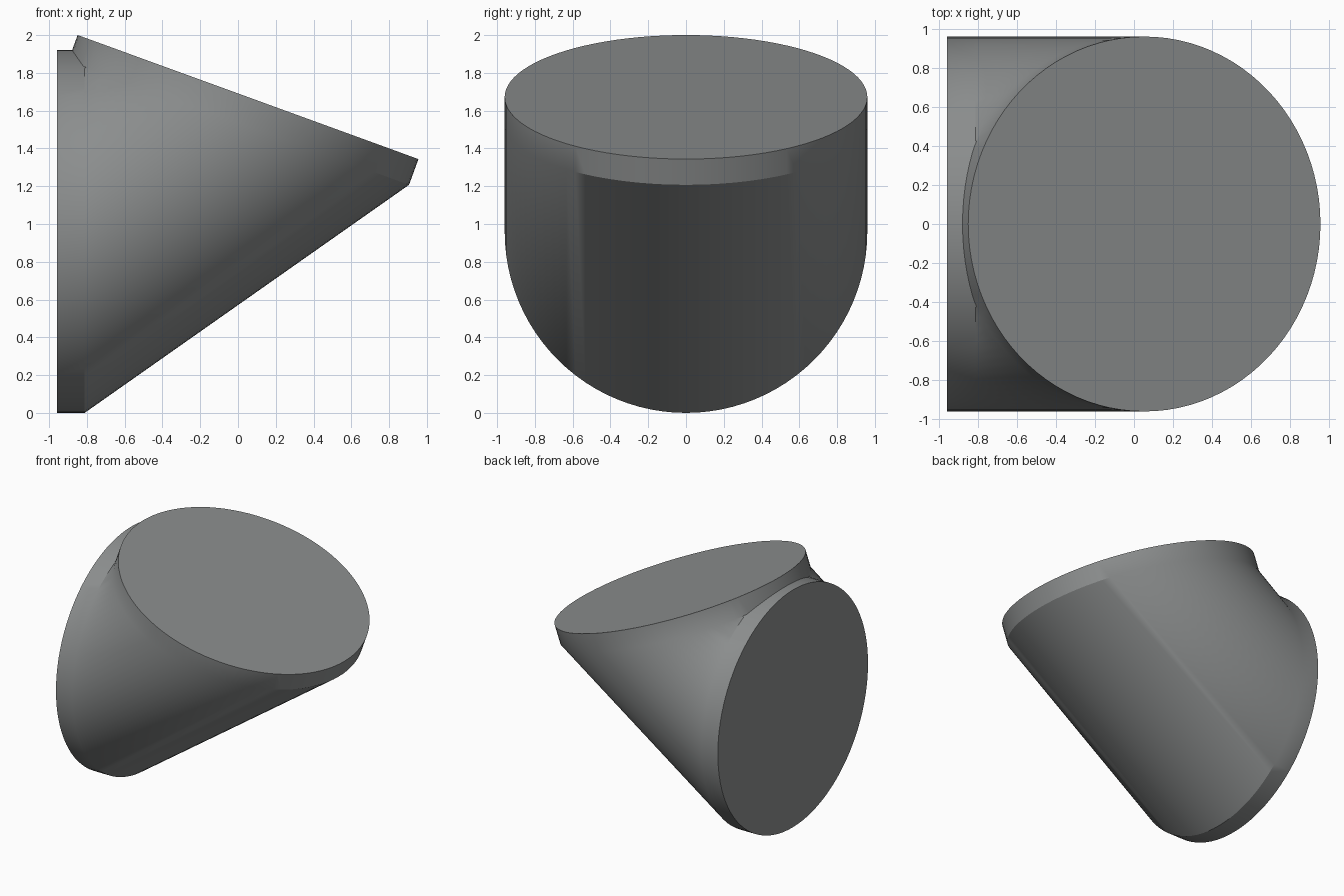
import bpy, bmesh, math
from mathutils import Vector

if "Cube" in bpy.data.objects:
    bpy.data.objects.remove(bpy.data.objects["Cube"])

SIDES, R, COLLAR = 96, 0.96, 0.145
TILT = math.radians(20)


def ring(bm, centre, up):
    """Circle spanned by the y axis and the in-plane direction 'up'."""
    verts = []
    for i in range(SIDES):
        a = 2 * math.pi * i / SIDES
        verts.append(bm.verts.new(centre + R * (math.cos(a) * up + math.sin(a) * Vector((0, 1, 0)))))
    return verts


bm = bmesh.new()

# Inlet (vertical disc) and outlet (tilted disc) frames
up_in = Vector((0, 0, 1))
up_out = Vector((-math.cos(TILT), 0, math.sin(TILT)))
normal_out = Vector((math.sin(TILT), 0, math.cos(TILT)))
inlet = Vector((-0.957, 0, 0.96))
outlet = Vector((0.053, 0, 1.672))

# Collar, bend and collar as one loft through four rings
rings = [
    ring(bm, inlet, up_in),
    ring(bm, inlet + Vector((COLLAR, 0, 0)), up_in),
    ring(bm, outlet - normal_out * COLLAR, up_out),
    ring(bm, outlet, up_out),
]
for a, b in zip(rings, rings[1:]):
    for i in range(SIDES):
        j = (i + 1) % SIDES
        bm.faces.new((a[i], b[i], b[j], a[j]))

# End caps
bm.faces.new(rings[0])
bm.faces.new(rings[3][::-1])
bmesh.ops.recalc_face_normals(bm, faces=bm.faces)
if bm.calc_volume(signed=True) < 0:
    bmesh.ops.reverse_faces(bm, faces=bm.faces)

mesh = bpy.data.meshes.new("pipe_elbow")
bm.to_mesh(mesh)
bm.free()
obj = bpy.data.objects.new("pipe_elbow", mesh)
bpy.context.collection.objects.link(obj)

# Dark grey metal
metal = bpy.data.materials.new("dark_grey")
metal.diffuse_color = (0.26, 0.27, 0.27, 1)
metal.use_nodes = True
metal.node_tree.nodes["Principled BSDF"].inputs["Base Color"].default_value = metal.diffuse_color
mesh.materials.append(metal)

bpy.context.view_layer.objects.active = obj
obj.select_set(True)
bpy.ops.object.shade_smooth_by_angle(angle=math.radians(28.5))
